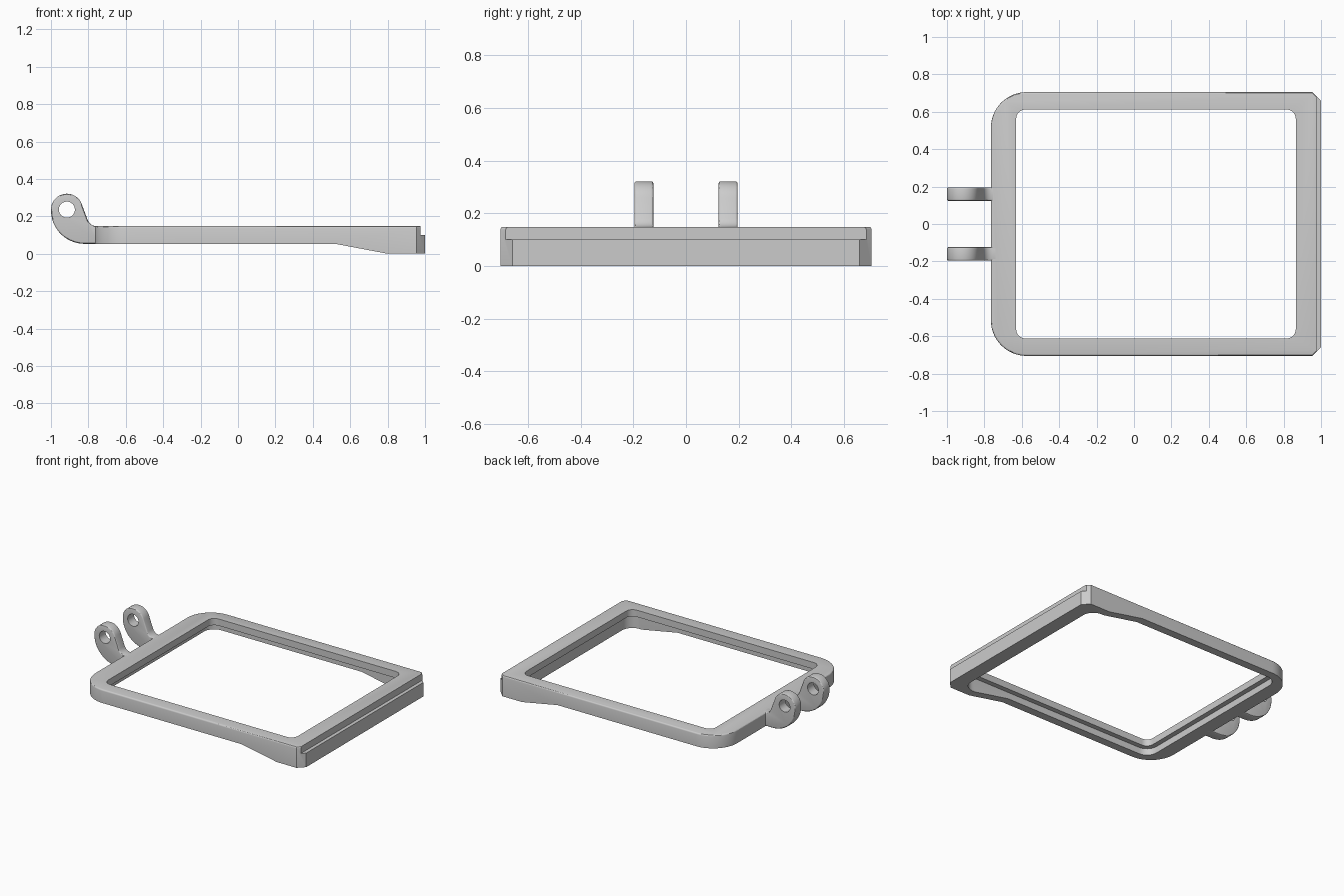
import bpy, bmesh
from math import sin, cos, pi, radians
from mathutils import Matrix

if "Cube" in bpy.data.objects:
    bpy.data.objects.remove(bpy.data.objects["Cube"])

grey = bpy.data.materials.new("plain grey")
grey.use_nodes = True
grey.diffuse_color = (0.6, 0.6, 0.6, 1)
grey.node_tree.nodes["Principled BSDF"].inputs["Base Color"].default_value = (0.6, 0.6, 0.6, 1)


def arc(cx, cy, r, a0, a1, n=12):
    """Points along an arc, angles in degrees."""
    return [(cx + r * cos(radians(a0 + (a1 - a0) * i / n)),
             cy + r * sin(radians(a0 + (a1 - a0) * i / n))) for i in range(n + 1)]


def rounded_rect(x0, x1, y, r):
    return (arc(x1 - r, y - r, r, 0, 90, 8) + arc(x0 + r, y - r, r, 90, 180, 8)
            + arc(x0 + r, r - y, r, 180, 270, 8) + arc(x1 - r, r - y, r, 270, 360, 8))


def prism(name, outline, low, high, along_y=False, bevel=0, bevel_low=False):
    """Extrude an outline along z (or an x-z outline along y), rounding its end rims."""
    bm = bmesh.new()
    base = bm.faces.new([bm.verts.new((a, b, low)) for a, b in outline])
    grown = bmesh.ops.extrude_face_region(bm, geom=[base])["geom"]
    top = [v for v in grown if isinstance(v, bmesh.types.BMVert)]
    bmesh.ops.translate(bm, verts=top, vec=(0, 0, high - low))
    if bevel:
        def on(e, z):
            return all(abs(v.co.z - z) < 1e-5 for v in e.verts)
        rims = [e for e in bm.edges if on(e, high) or (bevel_low and on(e, low))]
        bmesh.ops.bevel(bm, geom=rims, offset=bevel, segments=3, profile=0.5, affect='EDGES')
    if along_y:
        bmesh.ops.transform(bm, matrix=Matrix.Rotation(pi / 2, 4, 'X'), verts=bm.verts)
    bmesh.ops.recalc_face_normals(bm, faces=bm.faces)
    mesh = bpy.data.meshes.new(name)
    bm.to_mesh(mesh)
    bm.free()
    mesh.materials.append(grey)
    obj = bpy.data.objects.new(name, mesh)
    bpy.context.collection.objects.link(obj)
    return obj


def cut(obj, cutter):
    """Subtract the cutter and remove it."""
    cutter.hide_render = True
    mod = obj.modifiers.new("cut", 'BOOLEAN')
    mod.operation, mod.solver, mod.object = 'DIFFERENCE', 'EXACT', cutter
    bpy.context.view_layer.objects.active = obj
    bpy.ops.object.modifier_apply(modifier=mod.name)
    bpy.data.objects.remove(cutter)


def smooth(obj):
    bpy.ops.object.select_all(action='DESELECT')
    obj.select_set(True)
    bpy.context.view_layer.objects.active = obj
    bpy.ops.object.shade_smooth_by_angle(angle=radians(30))


# Frame: round corners at the hinge end, chamfered corners at the latch end
half = 0.705
left_round = arc(-0.575, half - 0.19, 0.19, 90, 180, 16)
outline = ([(1.0, -0.66), (1.0, 0.66), (0.955, half)] + left_round
           + [(x, -y) for x, y in reversed(left_round)] + [(0.955, -half)])
frame = prism("frame", outline, 0, 0.148, bevel=0.01)

# Thin underside that slopes down to the deep latch end
cut(frame, prism("underside_cutter", [(-1.2, -0.2), (0.8, -0.2), (0.8, 0), (0.52, 0.053), (-1.2, 0.053)],
                 -1, 1, along_y=True))
# Opening with a wider pocket below the top lip
cut(frame, prism("opening_cutter", rounded_rect(-0.63, 0.865, 0.612, 0.05), -0.5, 0.5))
cut(frame, prism("pocket_cutter", rounded_rect(-0.665, 0.9, 0.647, 0.08), -0.5, 0.1))
# Step along the latch end
cut(frame, prism("step_cutter", [(0.975, 0.1), (1.2, 0.1), (1.2, 0.3), (0.975, 0.3)], -1, 1, along_y=True))
smooth(frame)

# Pair of curved hinge lugs with pin holes
cx, cz = -0.915, 0.236
lug_outline = (arc(cx, cz, 0.085, 15, 180, 20)
               + arc(-0.82, 0.233, 0.18, 184, 270, 14)
               + [(-0.74, 0.053), (-0.74, 0.148)]
               + arc(-0.757, 0.198, 0.05, 270, 200, 6))
for side, y in (("front", -0.16), ("back", 0.16)):
    lug = prism(side + "_hinge_lug", lug_outline, -y - 0.036, -y + 0.036,
                along_y=True, bevel=0.008, bevel_low=True)
    cut(lug, prism("pin_cutter", arc(cx, cz, 0.043, 0, 345, 23), -1, 1, along_y=True))
    smooth(lug)
